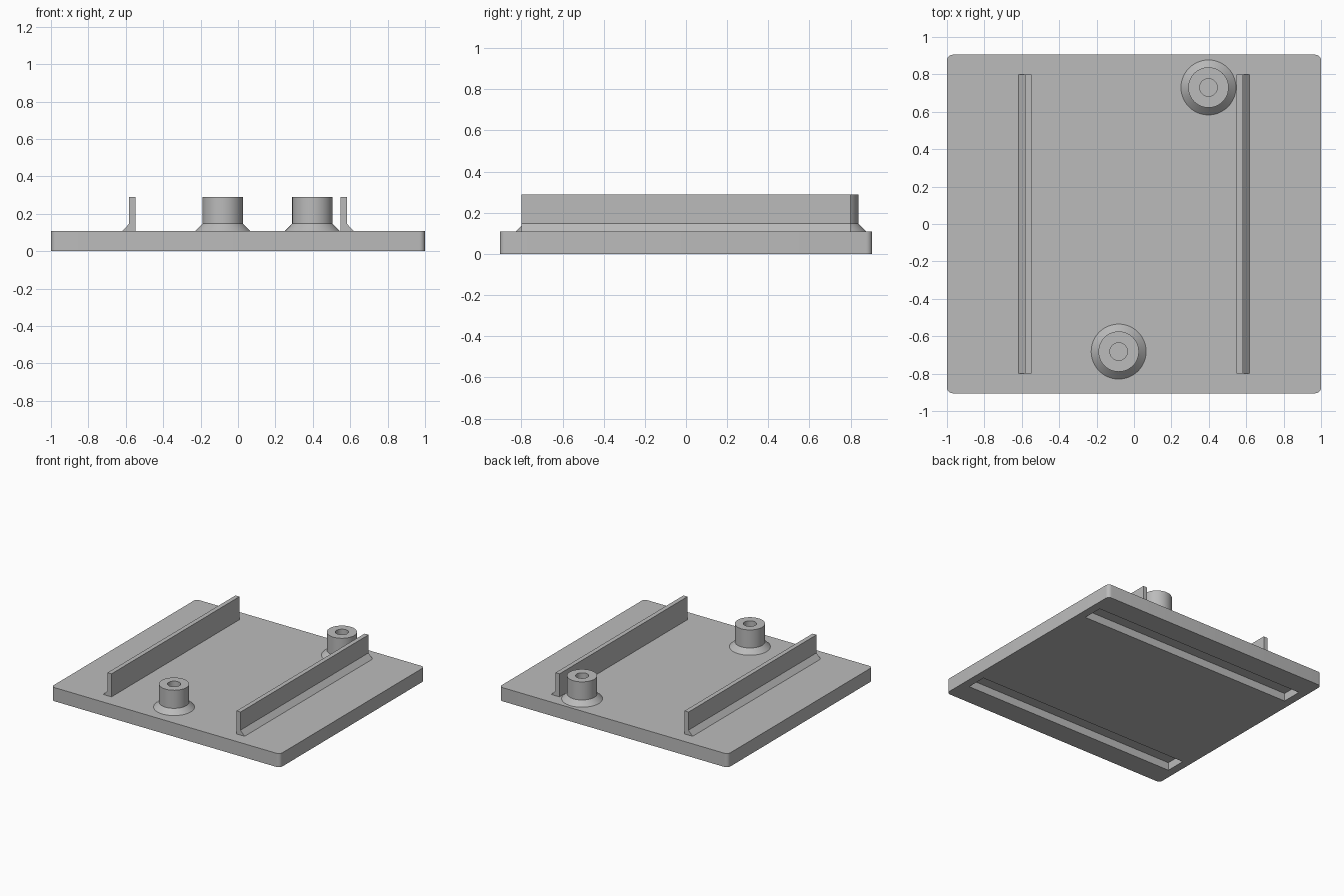
import bpy
import bmesh
import math

default = bpy.data.objects.get("Cube")
if default:
    bpy.data.objects.remove(default, do_unlink=True)

# Single plain material
grey = bpy.data.materials.new("grey_plastic")
grey.use_nodes = True
colour = (0.5, 0.5, 0.5, 1)
grey.diffuse_color = colour
grey.node_tree.nodes["Principled BSDF"].inputs["Base Color"].default_value = colour

PLATE_TOP = 0.108
FILLET_TOP = 0.147
TOP = 0.29


def finish(name, bm, smooth=False):
    bmesh.ops.recalc_face_normals(bm, faces=bm.faces)
    mesh = bpy.data.meshes.new(name)
    bm.to_mesh(mesh)
    bm.free()
    mesh.materials.append(grey)
    obj = bpy.data.objects.new(name, mesh)
    bpy.context.collection.objects.link(obj)
    if smooth:
        bpy.ops.object.select_all(action="DESELECT")
        obj.select_set(True)
        bpy.context.view_layer.objects.active = obj
        bpy.ops.object.shade_smooth_by_angle(angle=math.radians(30))
    return obj


def box(bm, low, high):
    verts = bmesh.ops.create_cube(bm, size=1)["verts"]
    for v in verts:
        v.co = [(a + b) / 2 + c * (b - a) for a, b, c in zip(low, high, v.co)]


def rail(name, side):
    # Thin upright blade with a sloped foot on its outer side
    profile = [(0.547, PLATE_TOP), (0.618, PLATE_TOP), (0.582, FILLET_TOP),
               (0.582, TOP), (0.547, TOP)]
    bm = bmesh.new()
    face = bm.faces.new([bm.verts.new((side * x, -0.8, z)) for x, z in profile])
    new = bmesh.ops.extrude_face_region(bm, geom=[face])["geom"]
    moved = [v for v in new if isinstance(v, bmesh.types.BMVert)]
    bmesh.ops.translate(bm, verts=moved, vec=(0, 1.6, 0))
    return finish(name, bm)


def post(name, x, y):
    # Hollow round post with a conical foot
    profile = [(0, PLATE_TOP), (0.047, PLATE_TOP), (0.047, TOP), (0.108, TOP),
               (0.108, FILLET_TOP), (0.147, PLATE_TOP)]
    bm = bmesh.new()
    verts = [bm.verts.new((r, 0, z)) for r, z in profile]
    edges = [bm.edges.new(pair) for pair in zip(verts, verts[1:])]
    bmesh.ops.spin(bm, geom=verts + edges, cent=(0, 0, 0), axis=(0, 0, 1),
                   angle=math.tau, steps=48)
    bmesh.ops.remove_doubles(bm, verts=bm.verts, dist=1e-4)
    # Outward normals follow from the closed underside
    rim = [e for e in bm.edges if e.is_boundary]
    bmesh.ops.holes_fill(bm, edges=rim, sides=0)
    obj = finish(name, bm, smooth=True)
    obj.location = (x, y, 0)
    return obj


# Base plate with rounded corners
bm = bmesh.new()
box(bm, (-1, -0.905, 0), (1, 0.905, PLATE_TOP))
upright = [e for e in bm.edges if abs(e.verts[0].co.z - e.verts[1].co.z) > 0.05]
bmesh.ops.bevel(bm, geom=upright, offset=0.03, segments=6, profile=0.5,
                affect="EDGES")
plate = finish("base_plate", bm, smooth=True)

# Two long grooves in the underside
bm = bmesh.new()
for low, high in ((-0.73, -0.57), (0.57, 0.73)):
    box(bm, (-0.935, low, -0.1), (0.935, high, 0.062))
cutter = finish("groove_cutter", bm)
cutter.hide_render = True
cut = plate.modifiers.new("grooves", "BOOLEAN")
cut.operation = "DIFFERENCE"
cut.solver = "EXACT"
cut.object = cutter
bpy.context.view_layer.objects.active = plate
bpy.ops.object.modifier_apply(modifier=cut.name)
bpy.data.objects.remove(cutter, do_unlink=True)

# Rails and posts on the top face
rail("left_rail", 1)
rail("right_rail", -1)
post("front_post", -0.082, -0.682)
post("back_post", 0.398, 0.73)
